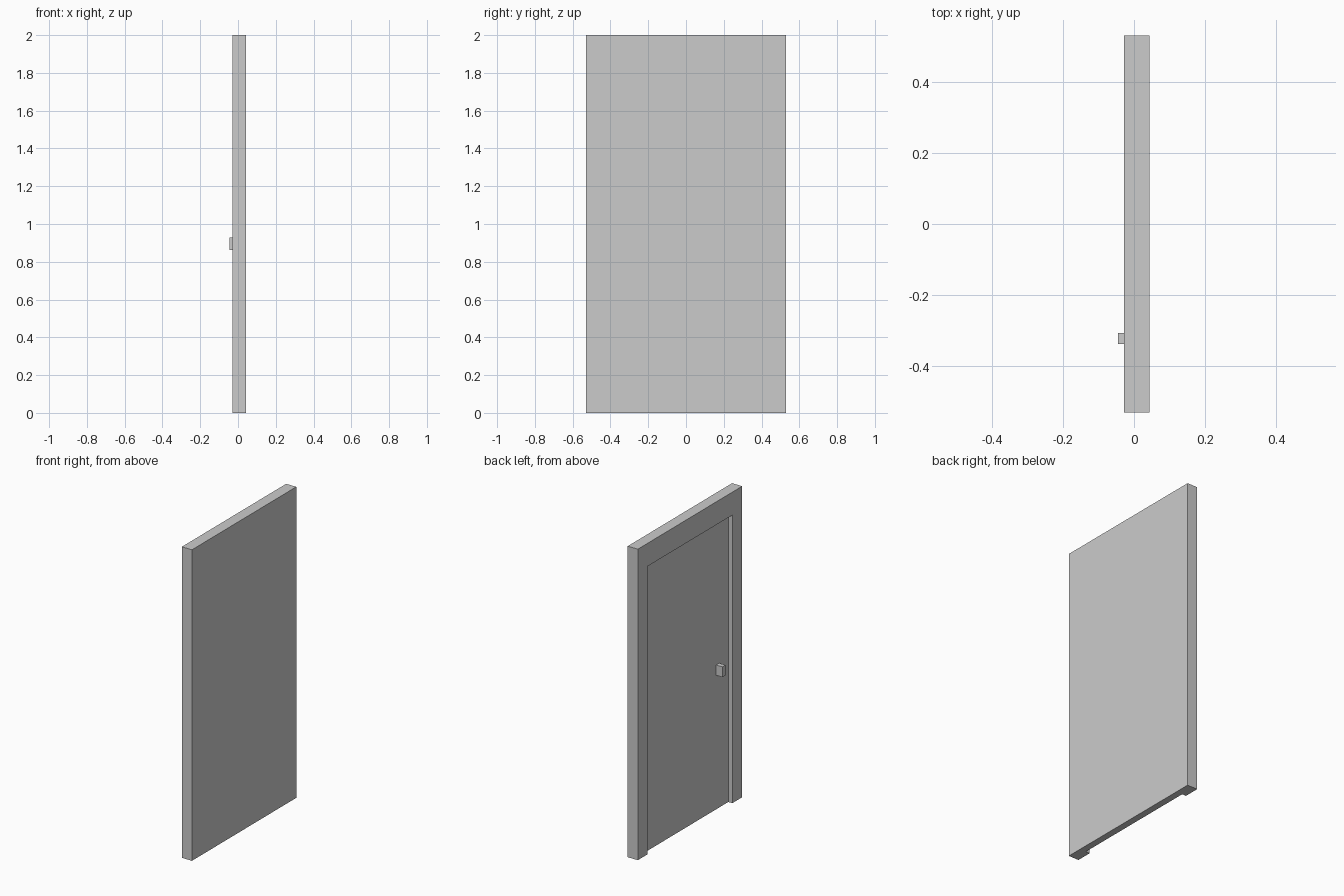
import bpy

if "Cube" in bpy.data.objects:
    bpy.data.objects.remove(bpy.data.objects["Cube"])

def box(name, lo, hi):
    """Axis-aligned box between two corners, with its scale applied."""
    bpy.ops.mesh.primitive_cube_add(size=1, location=[(a + b) / 2 for a, b in zip(lo, hi)])
    ob = bpy.context.object
    ob.name = name
    ob.scale = [b - a for a, b in zip(lo, hi)]
    bpy.ops.object.transform_apply(location=False, rotation=False, scale=True)
    return ob

FRONT, FACE, BACK = -0.0285, 0.0, 0.0435   # frame face, recessed door face, flat back

# Frame and door leaf: one slab with the door opening sunk into its -x side
door = box("door_and_frame", (FRONT, -0.53, 0), (BACK, 0.53, 2))
cutter = box("opening_cutter", (FRONT - 0.1, -0.43, -0.1), (FACE, 0.43, 1.852))
mod = door.modifiers.new("opening", 'BOOLEAN')
mod.operation = 'DIFFERENCE'
mod.solver = 'EXACT'
mod.object = cutter
bpy.context.view_layer.objects.active = door
bpy.ops.object.modifier_apply(modifier=mod.name)
bpy.data.objects.remove(cutter, do_unlink=True)

# Square handle standing out from the door face
box("handle", (-0.0445, -0.337, 0.862), (FACE, -0.306, 0.928))
